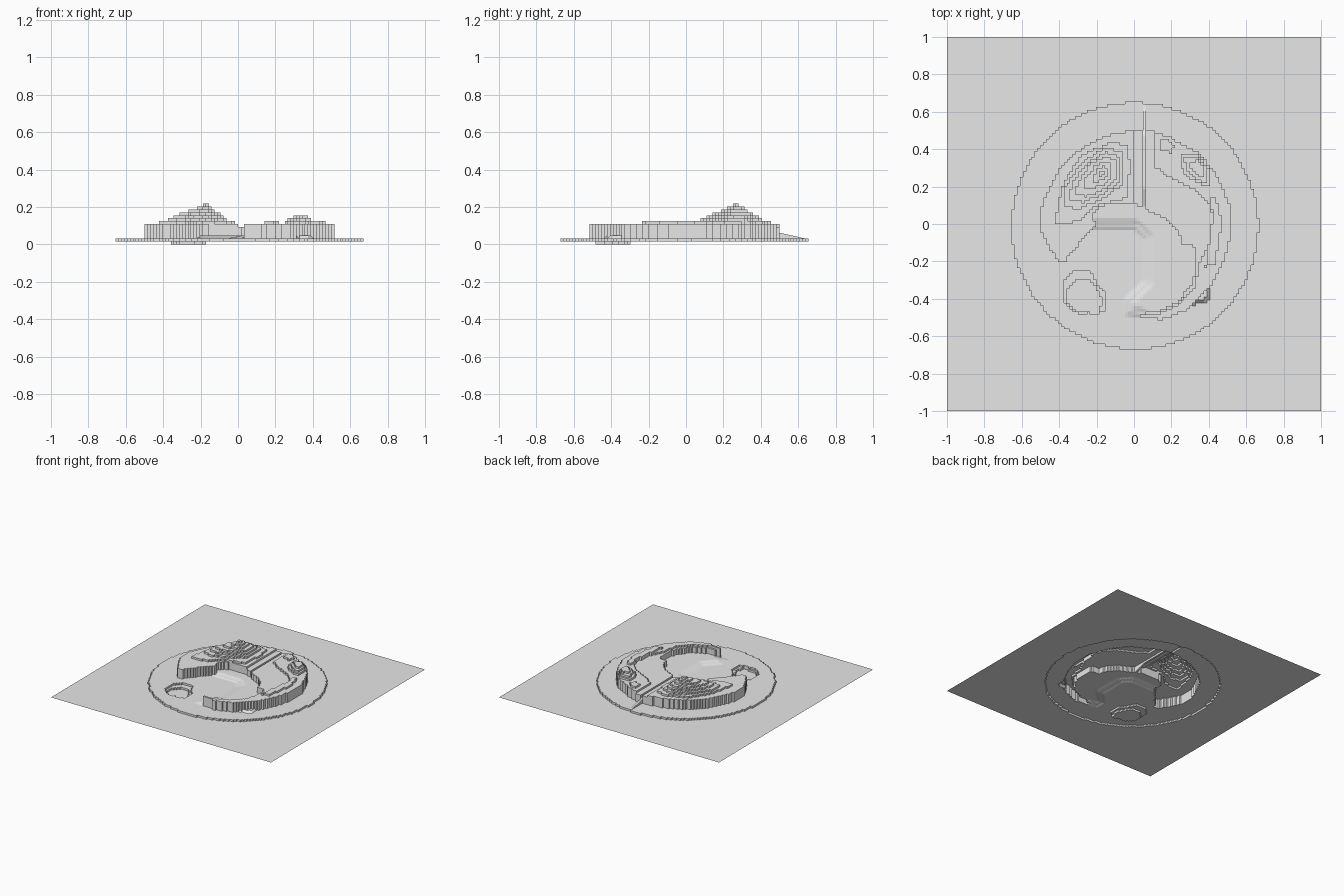
import bpy, bmesh, math
from mathutils import Vector

if "Cube" in bpy.data.objects:
    bpy.data.objects.remove(bpy.data.objects["Cube"])

N = 128            # terrain cells per side
C = 2 / N          # cell size
U = 1 / 64         # height of one step


def inside(p, poly):
    hit = False
    for (x1, y1), (x2, y2) in zip(poly, poly[1:] + poly[:1]):
        if (y1 > p[1]) != (y2 > p[1]) and p[0] < (x2 - x1) * (p[1] - y1) / (y2 - y1) + x1:
            hit = not hit
    return hit


def shrink(poly, c, s):
    return [(c[0] + (x - c[0]) * s, c[1] + (y - c[1]) * s) for x, y in poly]


def seg_dist(p, a, b):
    p, a, b = Vector(p), Vector(a), Vector(b)
    t = max(0, min(1, (p - a).dot(b - a) / (b - a).length_squared))
    return (p - a - (b - a) * t).length


# Coastline of the west land
west = [(.04, .5), (-.08, .49), (-.2, .45), (-.3, .39), (-.39, .31), (-.44, .22), (-.5, .08),
        (-.5, -.03), (-.44, -.15), (-.4, -.2), (-.37, -.2), (-.29, -.1), (-.2, 0), (-.23, .03),
        (-.2, .08), (-.13, .11), (.04, .1)]
west_low = [(-.005, .6), (.1, .6), (.1, 0), (-.005, 0)]
# Coastline of the east land and its curving south arm
east = [(.04, .5), (.12, .49), (.2, .46), (.36, .37), (.45, .25), (.51, .1), (.52, -.05),
        (.48, -.2), (.4, -.35), (.28, -.46), (.15, -.51), (.03, -.5), (.03, -.48), (.12, -.47),
        (.24, -.41), (.31, -.32), (.33, -.24), (.33, -.12), (.25, -.1), (.24, -.05),
        (.17, .03), (.09, .06), (.04, .1)]
east_high = [(.11, .6), (.11, .31), (.2, .24), (.33, .18), (.41, .1), (.42, 0), (.4, -.1),
             (.35, -.2), (.34, -.26), (.32, -.34), (.24, -.43), (.12, -.485), (0, -.495),
             (0, -.6), (.6, -.6), (.6, .6)]
# Mountain and hill contours
foot = [(-.42, 0), (-.41, .1), (-.38, .22), (-.28, .37), (-.12, .44), (-.03, .42), (-.02, .3),
        (-.04, .14), (-.2, .1), (-.27, .03), (-.34, 0)]
slope = [(-.38, .1), (-.37, .2), (-.27, .34), (-.15, .41), (-.06, .38), (-.055, .22),
         (-.15, .14), (-.3, .08)]
hill = [(.25, .37), (.33, .38), (.4, .3), (.4, .2), (.33, .22), (.26, .28)]
ridge = [(.4, .15), (.44, .14), (.47, 0), (.43, -.22), (.38, -.23), (.4, -.1), (.42, .05)]
knoll = [(.14, .44), (.17, .46), (.22, .42), (.2, .38), (.14, .39)]
raised = [(8, foot), (8, hill), (8, ridge), (8, knoll), (9, slope)]
raised += [(10 + i, shrink(slope, (-.17, .27), s)) for i, s in enumerate((.82, .66, .46, .27, .09))]
raised += [(9 + i, shrink(hill, (.35, .295), s)) for i, s in enumerate((.8, .5))]
# Pond sunk in the shelf
pond = [(-.38, -.3), (-.32, -.25), (-.23, -.25), (-.2, -.32), (-.15, -.37), (-.15, -.47),
        (-.3, -.48), (-.38, -.42)]
pond_deep = [(-.36, -.35), (-.31, -.3), (-.24, -.29), (-.2, -.35), (-.17, -.4), (-.19, -.48),
             (-.3, -.47), (-.36, -.41)]
# Beach with a gentle sloped edge
shore = [(-.27, -.03), (0, -.03), (.05, -.08), (.05, -.3), (-.05, -.4), (-.05, -.49), (.03, -.5)]
beach = shore + [(.4, -.4), (.4, 0), (.1, .2), (-.2, .2)]


def beach_height(p):
    if not inside(p, beach):
        return 2
    d = min(seg_dist(p, a, b) for a, b in zip(shore, shore[1:]))
    ramp = lambda t: max(0, min(1, t))
    return 2 + .5 * ramp(d / .02) + .5 * ramp((d - .035) / .02)


def stream_height(y):
    pts = [(.09, 3), (.19, 5), (.47, 5), (.5, 4), (.64, 2)]
    for (a, h), (b, k) in zip(pts, pts[1:]):
        if y <= b:
            return h + (k - h) * max(0, (y - a) / (b - a))
    return 2


def cell(i, j):
    """Corner heights of one cell: SW, SE, NE, NW."""
    x0, y0 = -1 + i * C, -1 + j * C
    p = (x0 + C / 2, y0 + C / 2)
    corners = [(x0, y0), (x0 + C, y0), (x0 + C, y0 + C), (x0, y0 + C)]
    if math.hypot(p[0] - .005, p[1] + .01) > .66:
        return [1] * 4                                   # sea
    if .04 < p[0] < .07 and .09 < p[1] < .64:
        return [stream_height(c[1]) for c in corners]    # stream bed
    if inside(p, pond_deep):
        return [0] * 4
    if inside(p, pond):
        return [1] * 4
    h = 0
    if inside(p, west):
        h = 6 if inside(p, west_low) else 7
    elif inside(p, east):
        h = 7 if inside(p, east_high) else 6
    if h:
        return [max([h] + [lv for lv, poly in raised if inside(p, poly)])] * 4
    return [beach_height(c) for c in corners]


# Build the stepped sheet: cell tops plus walls between unequal neighbours
H = [[cell(i, j) for j in range(N)] for i in range(N)]
bm = bmesh.new()
cache = {}


def vert(i, j, h):
    key = (i, j, round(h, 4))
    if key not in cache:
        cache[key] = bm.verts.new((-1 + i * C, -1 + j * C, h * U))
    return cache[key]


def face(*pts):
    vs = list(dict.fromkeys(vert(*p) for p in pts))
    if len(vs) > 2:
        bm.faces.new(vs)


for i in range(N):
    for j in range(N):
        a = H[i][j]
        face((i, j, a[0]), (i + 1, j, a[1]), (i + 1, j + 1, a[2]), (i, j + 1, a[3]))
        if i + 1 < N:
            b = H[i + 1][j]
            face((i + 1, j, a[1]), (i + 1, j, b[0]), (i + 1, j + 1, b[3]), (i + 1, j + 1, a[2]))
        if j + 1 < N:
            b = H[i][j + 1]
            face((i, j + 1, a[3]), (i + 1, j + 1, a[2]), (i + 1, j + 1, b[1]), (i, j + 1, b[0]))

mesh = bpy.data.meshes.new("island_terrain")
bm.to_mesh(mesh)
bm.free()
mat = bpy.data.materials.new("light_grey")
mat.diffuse_color = (.8, .8, .8, 1)
mat.use_nodes = True
mat.node_tree.nodes["Principled BSDF"].inputs["Base Color"].default_value = mat.diffuse_color
mesh.materials.append(mat)
terrain = bpy.data.objects.new("island_terrain", mesh)
bpy.context.collection.objects.link(terrain)
